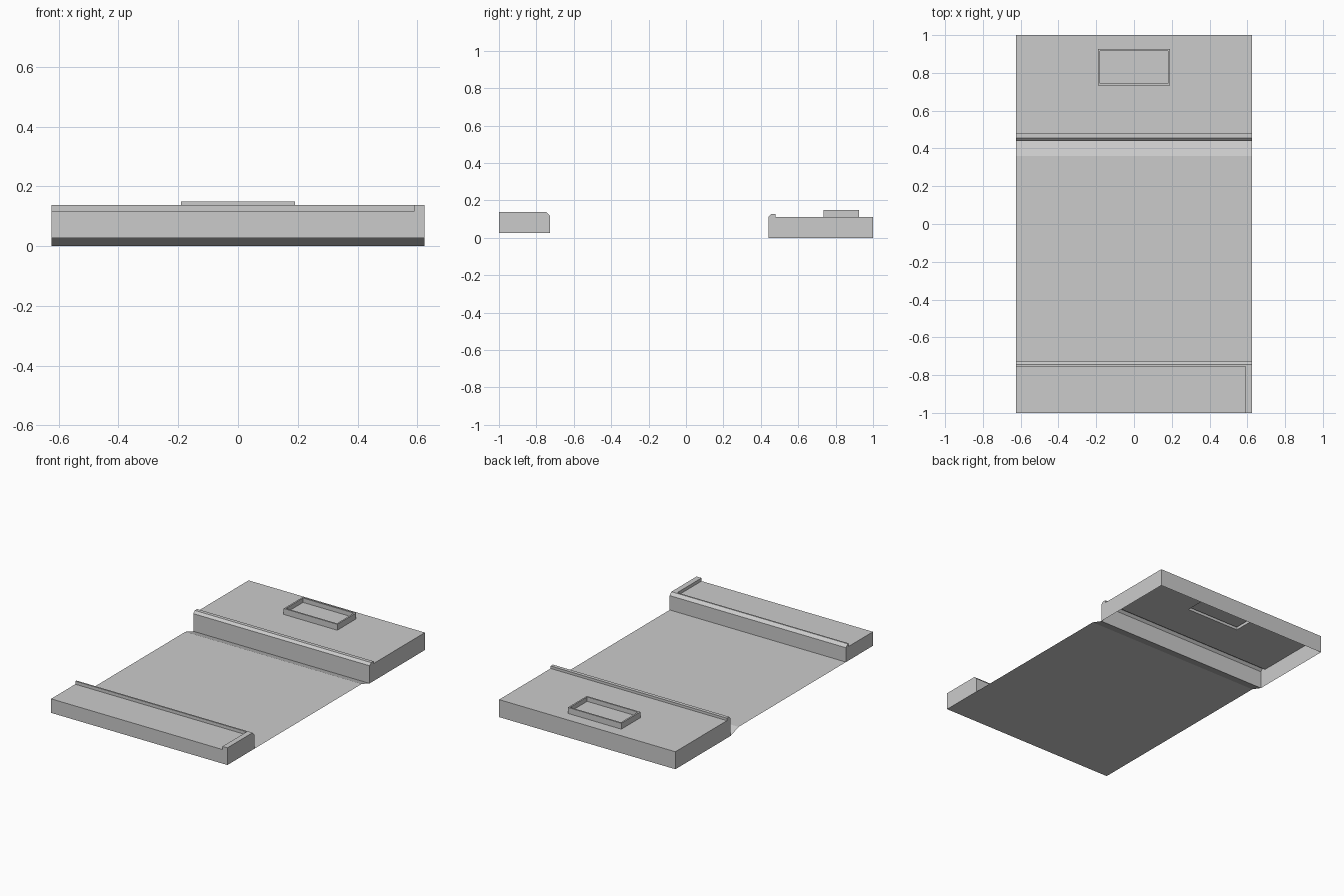
import bpy, bmesh

if "Cube" in bpy.data.objects:
    bpy.data.objects.remove(bpy.data.objects["Cube"])

grey = bpy.data.materials.new("light_grey")
grey.diffuse_color = (0.6, 0.6, 0.6, 1)
grey.use_nodes = True
grey.node_tree.nodes["Principled BSDF"].inputs["Base Color"].default_value = grey.diffuse_color
HALF = 0.625  # half width along x


def finish(name, bm):
    bmesh.ops.remove_doubles(bm, verts=bm.verts, dist=1e-5)
    me = bpy.data.meshes.new(name)
    bm.to_mesh(me)
    bm.free()
    me.materials.append(grey)
    ob = bpy.data.objects.new(name, me)
    bpy.context.collection.objects.link(ob)
    return ob


def sweep(bm, profile, x0, x1, cap0=False, cap1=False):
    """Extrude an open (y, z) profile along x, with optional end caps."""
    a = [bm.verts.new((x0, y, z)) for y, z in profile]
    b = [bm.verts.new((x1, y, z)) for y, z in profile]
    for i in range(len(profile) - 1):
        bm.faces.new((a[i], b[i], b[i + 1], a[i + 1]))
    if cap0:
        bm.faces.new(a)
    if cap1:
        bm.faces.new(b[::-1])


def rect(bm, x, y0, y1, z):
    return [bm.verts.new(p) for p in ((-x, y0, z), (x, y0, z), (x, y1, z), (-x, y1, z))]


def bridge(bm, lo, hi):
    for i in range(4):
        j = (i + 1) % 4
        bm.faces.new((lo[i], lo[j], hi[j], hi[i]))


# Floor sheet with a ramp dipping to the rear block
bm = bmesh.new()
sweep(bm, [(-1, 0.027), (0.36, 0.027), (0.44, 0)], -HALF, HALF)
finish("floor", bm)

# Front block: low top, chamfered rear lip and full-height right end
FRONT, LIP, TOP, LOW, BASE = -1, -0.755, 0.137, 0.117, 0.027
EDGE = 0.59
rear = [(-0.745, TOP), (-0.727, 0.119), (-0.727, BASE)]
bm = bmesh.new()
sweep(bm, [(FRONT, BASE), (FRONT, LOW), (LIP, LOW), (LIP, TOP)] + rear, -HALF, EDGE, cap0=True)
sweep(bm, [(FRONT, BASE), (FRONT, TOP)] + rear, EDGE, HALF, cap1=True)
bm.faces.new([bm.verts.new((EDGE, y, z)) for y, z in
              ((FRONT, LOW), (FRONT, TOP), (LIP, TOP), (LIP, LOW))])
finish("front_block", bm)

# Rear block: shell open underneath, chamfered curb, opening below the tray
SLAB, Y0, Y1, TX = 0.112, 0.734, 0.926, 0.19
bm = bmesh.new()
curb = [(0.44, 0), (0.44, 0.113), (0.455, 0.128), (0.478, 0.128), (0.478, SLAB)]
sweep(bm, curb, -HALF, HALF)
sweep(bm, [(1, SLAB), (1, 0)], -HALF, HALF)
for x in (-HALF, HALF):
    bm.faces.new([bm.verts.new((x, y, z)) for y, z in curb + [(1, SLAB), (1, 0)]])
bridge(bm, rect(bm, HALF, 0.478, 1, SLAB), rect(bm, TX, Y0, Y1, SLAB))
bmesh.ops.remove_doubles(bm, verts=bm.verts, dist=1e-5)
bmesh.ops.recalc_face_normals(bm, faces=bm.faces)
finish("rear_block", bm)

# Raised tray: outer wall, rim, inner wall and sunken floor
W = 0.01
bm = bmesh.new()
rings = [rect(bm, TX, Y0, Y1, SLAB), rect(bm, TX, Y0, Y1, 0.15),
         rect(bm, TX - W, Y0 + W, Y1 - W, 0.15), rect(bm, TX - W, Y0 + W, Y1 - W, 0.122)]
for lo, hi in zip(rings, rings[1:]):
    bridge(bm, lo, hi)
bm.faces.new(rings[-1])
finish("tray", bm)
